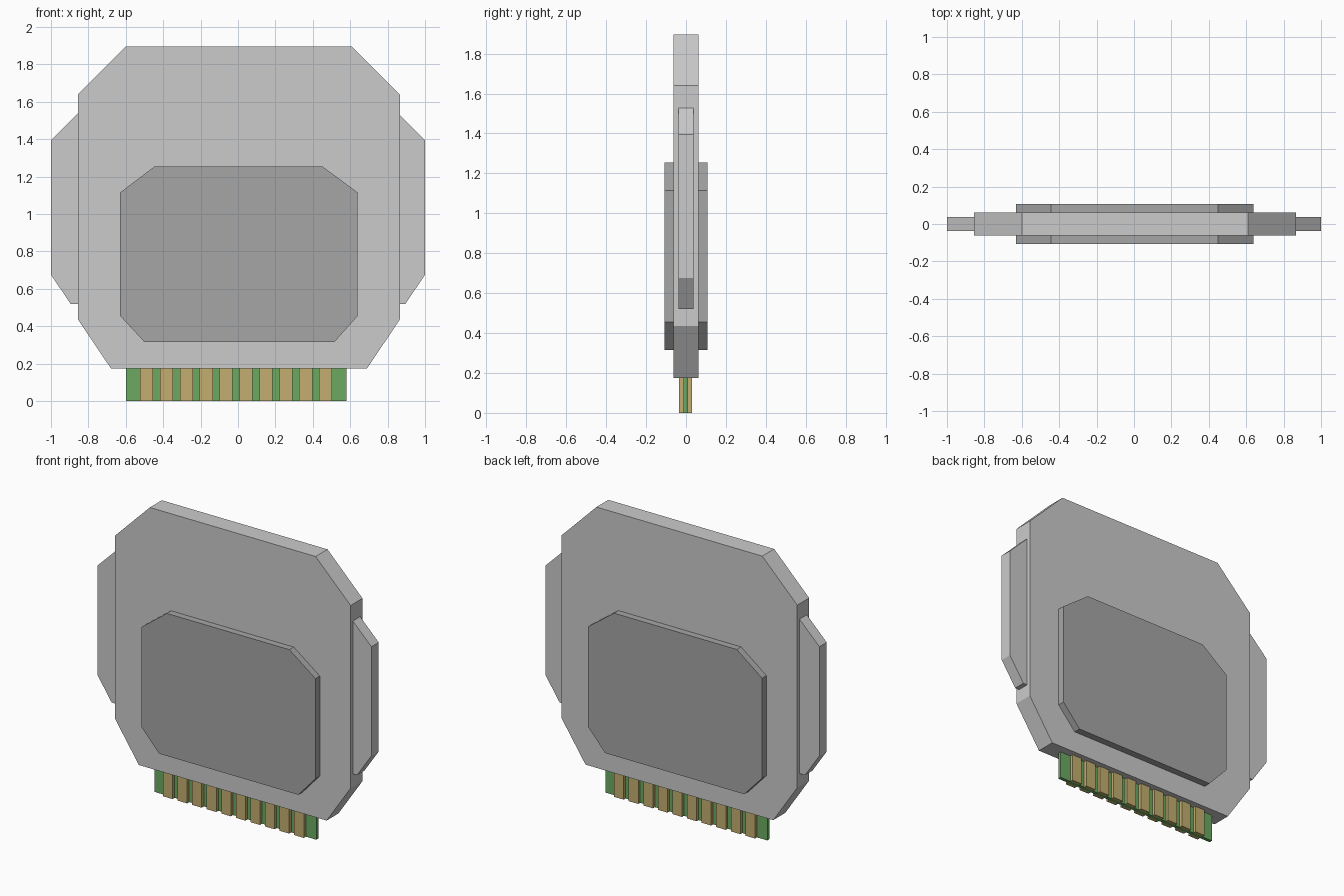
import bpy, bmesh

if "Cube" in bpy.data.objects:
    bpy.data.objects.remove(bpy.data.objects["Cube"])


def material(name, rgb):
    mat = bpy.data.materials.new(name)
    mat.diffuse_color = (*rgb, 1)
    mat.use_nodes = True
    mat.node_tree.nodes["Principled BSDF"].inputs["Base Color"].default_value = mat.diffuse_color
    return mat


def plate(name, outline, y0, y1, mat=None):
    """Extrude an (x, z) outline from y0 to y1."""
    bm = bmesh.new()
    face = bm.faces.new([bm.verts.new((x, y0, z)) for x, z in outline])
    ext = bmesh.ops.extrude_face_region(bm, geom=[face])
    moved = [v for v in ext["geom"] if isinstance(v, bmesh.types.BMVert)]
    bmesh.ops.translate(bm, verts=moved, vec=(0, y1 - y0, 0))
    bmesh.ops.recalc_face_normals(bm, faces=bm.faces)
    mesh = bpy.data.meshes.new(name)
    bm.to_mesh(mesh)
    bm.free()
    obj = bpy.data.objects.new(name, mesh)
    bpy.context.collection.objects.link(obj)
    if mat:
        mesh.materials.append(mat)
    return obj


def rect(x0, x1, z0, z1):
    return [(x0, z0), (x1, z0), (x1, z1), (x0, z1)]


dark = material("dark_grey", (0.38, 0.38, 0.38))
green = material("board_green", (0.15, 0.4, 0.12))
gold = material("contact_gold", (0.55, 0.43, 0.16))

# Main housing with clipped corners
plate("housing", [(-0.68, 0.175), (0.69, 0.175), (0.865, 0.435), (0.865, 1.64),
                  (0.61, 1.895), (-0.6, 1.895), (-0.855, 1.64), (-0.855, 0.435)],
      -0.062, 0.062)

# Raised panels on both faces
panel = [(-0.5, 0.315), (0.515, 0.315), (0.64, 0.455), (0.64, 1.115),
         (0.45, 1.255), (-0.445, 1.255), (-0.63, 1.115), (-0.63, 0.455)]
plate("front_panel", panel, -0.107, -0.055, dark)
plate("back_panel", panel, 0.055, 0.107, dark)

# Thin side grips
for side, s in (("left", -1), ("right", 1)):
    plate(side + "_grip", [(s * x, z) for x, z in
          [(0.84, 0.52), (0.895, 0.52), (1, 0.675), (1, 1.395), (0.84, 1.553)]],
          -0.038, 0.038)

# Circuit board edge below the housing
plate("circuit_board", rect(-0.6, 0.58, 0, 0.2), -0.012, 0.01, green)

# Ten contacts on each side of the board
for i in range(10):
    x = -0.524 + i * 0.1064
    pad = rect(x, x + 0.07, 0, 0.2)
    plate(f"front_contact_{i + 1}", pad, -0.034, -0.012, gold)
    plate(f"back_contact_{i + 1}", pad, 0.01, 0.03, gold)
